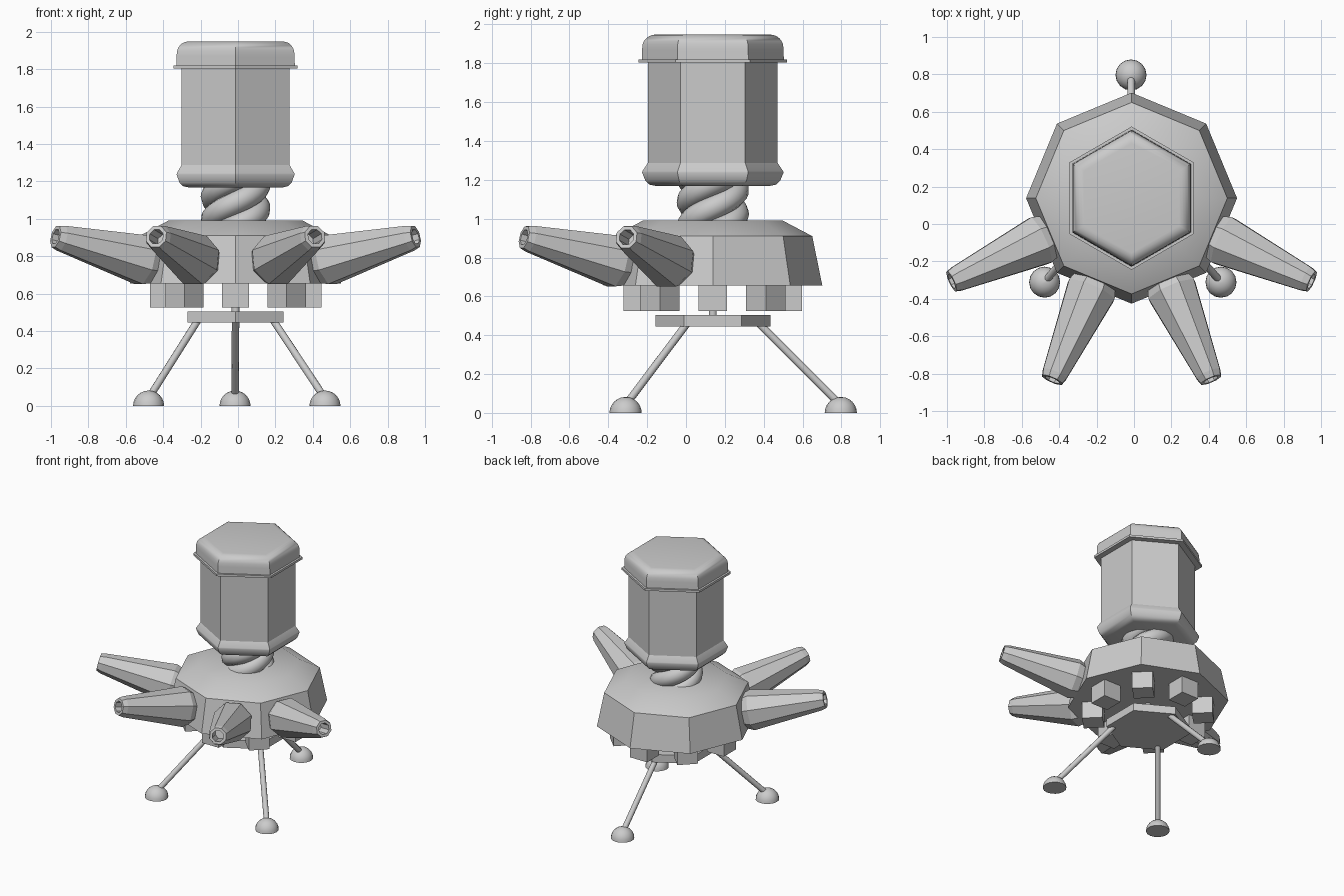
import bpy, bmesh, math
from mathutils import Vector, Matrix

if "Cube" in bpy.data.objects:
    bpy.data.objects.remove(bpy.data.objects["Cube"])

CX, CY = -0.013, 0.138      # axis shared by tank, hub and base


def finish(name, bm, smooth=None):
    bmesh.ops.recalc_face_normals(bm, faces=bm.faces)
    me = bpy.data.meshes.new(name)
    bm.to_mesh(me)
    bm.free()
    ob = bpy.data.objects.new(name, me)
    bpy.context.collection.objects.link(ob)
    if smooth:
        bpy.ops.object.select_all(action='DESELECT')
        ob.select_set(True)
        bpy.context.view_layer.objects.active = ob
        bpy.ops.object.shade_smooth_by_angle(angle=math.radians(smooth))
    return ob


def turned(name, profile, sides, phase=0.0, matrix=None, smooth=None):
    """Polygonal lathe: profile of (radius, height), closed at both ends."""
    bm = bmesh.new()
    rings = []
    for r, z in profile:
        rings.append([bm.verts.new((r * math.cos(phase + math.tau * i / sides),
                                    r * math.sin(phase + math.tau * i / sides), z))
                      for i in range(sides)])
    for a, b in zip(rings, rings[1:]):
        for i in range(sides):
            j = (i + 1) % sides
            bm.faces.new((a[i], a[j], b[j], b[i]))
    bm.faces.new(rings[0][::-1])
    bm.faces.new(rings[-1])
    bm.transform(matrix or Matrix.Translation((CX, CY, 0)))
    return finish(name, bm, smooth)


def rod(name, a, b, r, sides=10):
    a, b = Vector(a), Vector(b)
    d = b - a
    m = Matrix.Translation(a) @ d.to_track_quat('Z', 'Y').to_matrix().to_4x4()
    return turned(name, [(r, 0), (r, d.length)], sides, matrix=m, smooth=40)


HEX = math.pi / 2

# hexagonal tank body, lower cup, rim and rounded lid
turned("tank_body", [(0.334, 1.2), (0.334, 1.85)], 6, HEX)
turned("tank_cup", [(0.29, 1.168), (0.325, 1.175), (0.347, 1.195), (0.364, 1.237),
                    (0.362, 1.245), (0.334, 1.287)], 6, HEX, smooth=40)
turned("lid_rim", [(0.383, 1.803), (0.383, 1.82)], 6, HEX)
turned("lid", [(0.366, 1.815), (0.364, 1.87)]
       + [(0.294 + 0.07 * math.cos(t), 1.88 + 0.068 * math.sin(t))
          for t in (math.pi / 2 * k / 6 for k in range(1, 7))], 6, HEX, smooth=40)

# twisted neck of three strands
for k in range(3):
    cu = bpy.data.curves.new("neck_strand", 'CURVE')
    cu.dimensions = '3D'
    cu.bevel_depth = 0.062
    cu.bevel_resolution = 3
    cu.use_fill_caps = True
    sp = cu.splines.new('POLY')
    n = 24
    sp.points.add(n)
    for i in range(n + 1):
        t = math.tau * (k / 3 + 0.85 * i / n)
        sp.points[i].co = (CX + 0.125 * math.cos(t), CY + 0.125 * math.sin(t),
                           0.93 + 0.32 * i / n, 1)
    sp.use_smooth = True
    bpy.context.collection.objects.link(bpy.data.objects.new(f"neck_strand_{k + 1}", cu))

# octagonal hub
turned("hub", [(0.564, 0.655), (0.512, 0.91), (0.36, 0.99)], 8, smooth=35)

# ring of blocks under the hub
for k in range(8):
    bm = bmesh.new()
    bmesh.ops.create_cube(bm, size=1)
    bm.transform(Matrix.Translation((CX, CY, 0.593)) @ Matrix.Rotation(k * math.pi / 4, 4, 'Z')
                 @ Matrix.Translation((0.386, 0, 0)) @ Matrix.Diagonal((0.145, 0.145, 0.136, 1)))
    finish(f"hub_block_{k + 1}", bm)

# base plate and post
turned("base_plate", [(0.296, 0.445), (0.296, 0.505)], 6, HEX)
rod("post", (CX, CY, 0.48), (CX, CY, 0.68), 0.021)

# tripod legs with domed feet
legs = [((CX, 0.375), (CX - 0.003, 0.797)),
        ((CX - 0.2, 0.005), (-0.478, -0.311)),
        ((CX + 0.2, 0.005), (0.465, -0.311))]
for k, (top, foot) in enumerate(legs):
    rod(f"leg_{k + 1}", (*top, 0.46), (*foot, 0.04), 0.02)
    arc = [(0.083 * math.cos(t), 0.082 * math.sin(t))
           for t in (math.pi / 2 * i / 6.2 for i in range(7))]
    turned(f"foot_{k + 1}", arc, 16, matrix=Matrix.Translation((*foot, 0)), smooth=40)

# four tapered octagonal nozzles with recessed bores
nozzle = [(0.10, -0.12), (0.143, 0), (0.073, 0.50), (0.062, 0.535),
          (0.042, 0.535), (0.042, 0.42)]
for k, ang in enumerate((204.8, 246.4, 293.6, 335.2)):
    m = (Matrix.Translation((CX, CY, 0)) @ Matrix.Rotation(math.radians(ang), 4, 'Z')
         @ Matrix.Translation((0.54, 0, 0.78)) @ Matrix.Rotation(math.radians(76.5), 4, 'Y'))
    turned(f"nozzle_{k + 1}", nozzle, 8, math.pi / 8, matrix=m)
